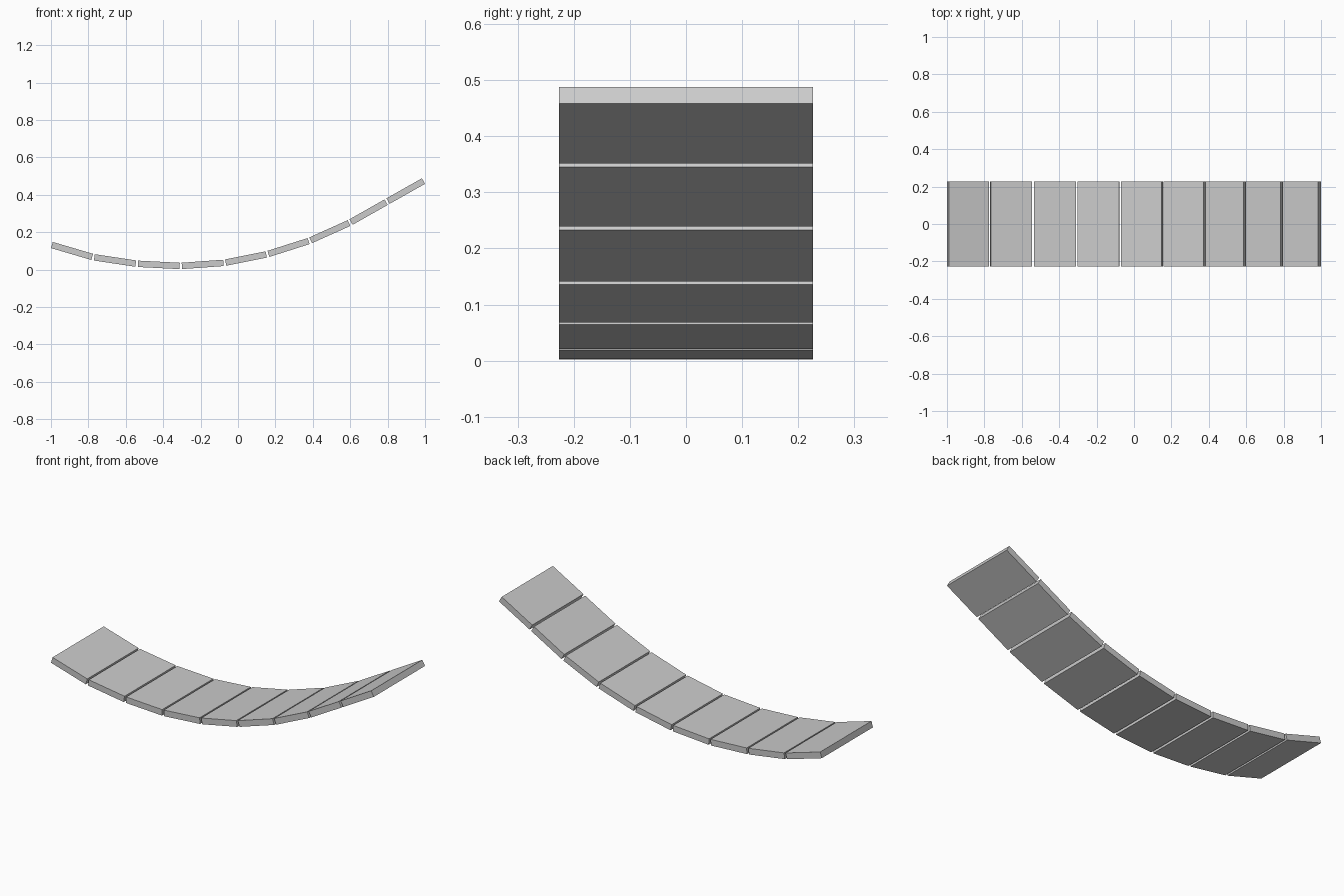
import bpy
import math
from mathutils import Vector

if "Cube" in bpy.data.objects:
    bpy.data.objects.remove(bpy.data.objects["Cube"])

WIDTH, THICK, GAP = 0.453, 0.034, 0.012

# centre line of the curved deck: one point per plank joint (x, z)
JOINTS = [(-0.995, 0.131), (-0.774, 0.066), (-0.541, 0.031), (-0.306, 0.019),
          (-0.072, 0.036), (0.157, 0.082), (0.383, 0.154), (0.599, 0.251),
          (0.797, 0.363), (0.9915, 0.473)]


def plank(index, a, b, trim_a, trim_b):
    a, b = Vector((a[0], 0, a[1])), Vector((b[0], 0, b[1]))
    d = (b - a).normalized()
    a, b = a + d * trim_a, b - d * trim_b
    bpy.ops.mesh.primitive_cube_add(size=1, location=(a + b) / 2,
                                    rotation=(0, -math.atan2(d.z, d.x), 0))
    ob = bpy.context.object
    ob.name = f"plank_{index + 1}"
    ob.scale = ((b - a).length, WIDTH, THICK)


# row of planks with narrow gaps at the inner joints
last = len(JOINTS) - 2
for i in range(last + 1):
    plank(i, JOINTS[i], JOINTS[i + 1],
          0 if i == 0 else GAP / 2, 0 if i == last else GAP / 2)
